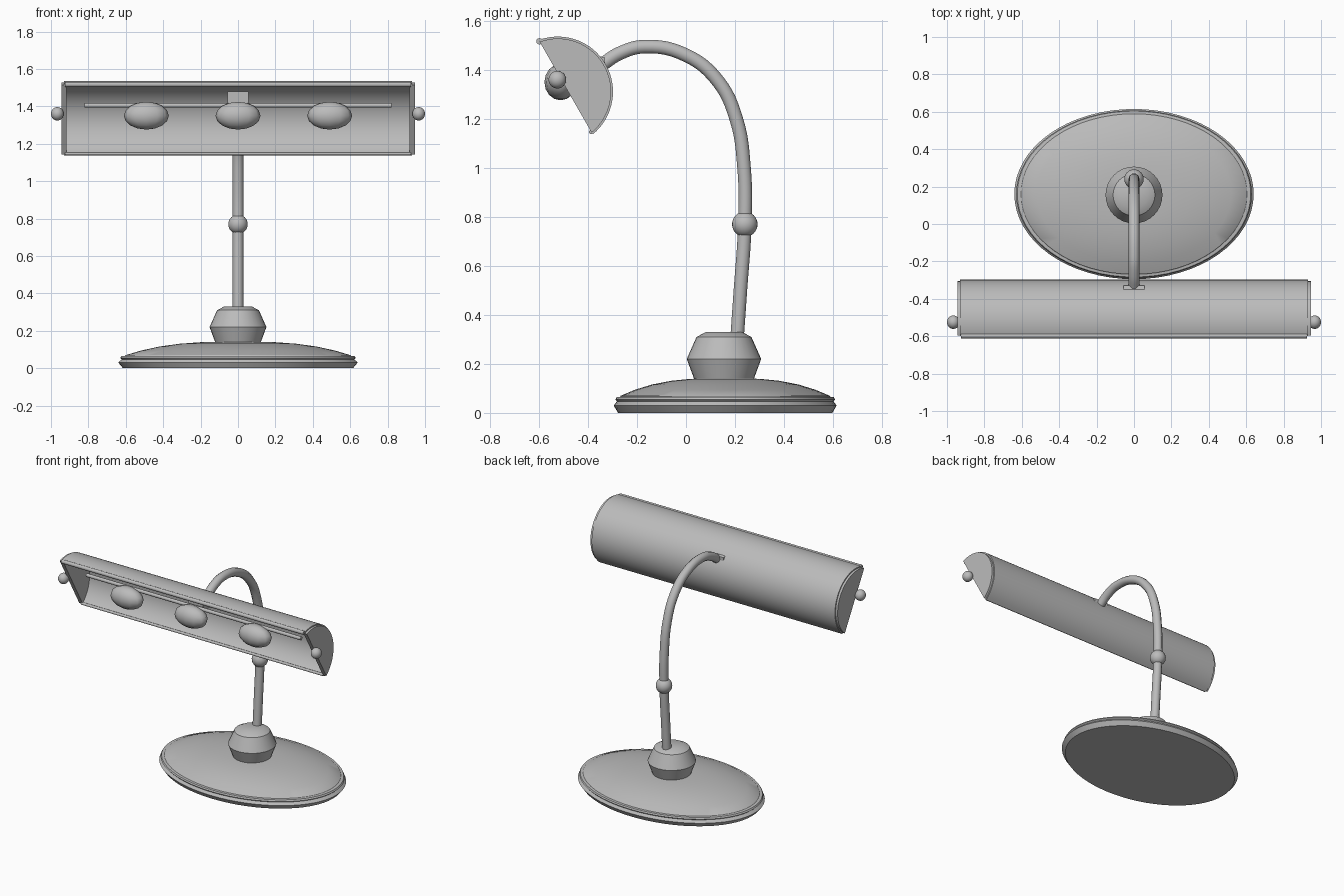
import bpy, bmesh, math
from mathutils import Vector

if "Cube" in bpy.data.objects:
    bpy.data.objects.remove(bpy.data.objects["Cube"])

grey = bpy.data.materials.new("satin_grey")
grey.diffuse_color = (0.5, 0.5, 0.5, 1)
grey.use_nodes = True
grey.node_tree.nodes["Principled BSDF"].inputs["Base Color"].default_value = grey.diffuse_color


def finish(name, bm, angle=30):
    bmesh.ops.recalc_face_normals(bm, faces=bm.faces)
    me = bpy.data.meshes.new(name)
    bm.to_mesh(me)
    bm.free()
    me.materials.append(grey)
    ob = bpy.data.objects.new(name, me)
    bpy.context.collection.objects.link(ob)
    bpy.ops.object.select_all(action='DESELECT')
    ob.select_set(True)
    bpy.context.view_layer.objects.active = ob
    bpy.ops.object.shade_smooth_by_angle(angle=math.radians(angle))
    return ob


def lathe(name, profile, center, sy=1.0, n=48):
    """Closed turned solid around z, squashed along y by sy."""
    bm = bmesh.new()
    rings = [[bm.verts.new((center[0] + r * math.cos(2 * math.pi * i / n),
                            center[1] + r * sy * math.sin(2 * math.pi * i / n), z))
              for i in range(n)] for r, z in profile]
    for a, b in zip(rings, rings[1:]):
        for i in range(n):
            j = (i + 1) % n
            bm.faces.new((a[i], a[j], b[j], b[i]))
    bm.faces.new(rings[0])
    bm.faces.new(rings[-1])
    return finish(name, bm)


def extrude_x(name, outline, x0, x1, angle=30):
    """Solid from a (y, z) outline running from x0 to x1."""
    bm = bmesh.new()
    f = bm.faces.new([bm.verts.new((x0, y, z)) for y, z in outline])
    r = bmesh.ops.extrude_face_region(bm, geom=[f])
    vs = [g for g in r["geom"] if isinstance(g, bmesh.types.BMVert)]
    bmesh.ops.translate(bm, verts=vs, vec=(x1 - x0, 0, 0))
    return finish(name, bm, angle)


def ball(name, loc, size, u=24, v=16, angle=40):
    bm = bmesh.new()
    bmesh.ops.create_uvsphere(bm, u_segments=u, v_segments=v, radius=1)
    for vert in bm.verts:
        vert.co = Vector([vert.co[i] * size[i] + loc[i] for i in range(3)])
    return finish(name, bm, angle)


def circle(y, z, r, n=12):
    return [(y + r * math.cos(2 * math.pi * i / n), z + r * math.sin(2 * math.pi * i / n))
            for i in range(n)]


# Oval base with grooved rim and shallow dome
BY = 0.16
lathe("base", [(0.615, 0), (0.64, 0.03), (0.622, 0.047), (0.63, 0.054), (0.624, 0.064),
               (0.604, 0.066), (0.60, 0.07), (0.52, 0.094), (0.42, 0.116), (0.31, 0.131),
               (0.20, 0.139), (0.09, 0.141)], (0, BY), 0.455 / 0.64, 64)

# Collar on the base
lathe("collar", [(0.115, 0.12), (0.152, 0.22), (0.112, 0.31), (0.072, 0.331)], (0, 0.155), n=32)

# Curved neck tube
path = [(0.208, 0.30), (0.222, 0.5), (0.24, 0.77), (0.237, 1.0), (0.205, 1.2), (0.13, 1.355),
        (0.0, 1.46), (-0.17, 1.495), (-0.27, 1.468), (-0.345, 1.42)]
cu = bpy.data.curves.new("neck_path", 'CURVE')
cu.dimensions = '3D'
cu.bevel_depth = 0.029
cu.bevel_resolution = 3
cu.resolution_u = 6
cu.use_fill_caps = True
sp = cu.splines.new('BEZIER')
sp.bezier_points.add(len(path) - 1)
for p, (y, z) in zip(sp.bezier_points, path):
    p.co = (0, y, z)
    p.handle_left_type = p.handle_right_type = 'AUTO'
tmp = bpy.data.objects.new("neck_path", cu)
bpy.context.collection.objects.link(tmp)
bpy.context.view_layer.update()
bm = bmesh.new()
bm.from_mesh(tmp.evaluated_get(bpy.context.evaluated_depsgraph_get()).to_mesh())
bpy.data.objects.remove(tmp)
finish("neck", bm, 50)
ball("neck_joint", (0, 0.24, 0.77), (0.052,) * 3)

# Half-round shade: a thin shell between two angles of a circle
CY, CZ, R = -0.523, 1.311, 0.225
mid = math.atan2(0.497, 0.869)
half = math.acos(0.038 / R)


def arc(r, h, n=32):
    return [(CY + r * math.cos(mid - h + 2 * h * i / n),
             CZ + r * math.sin(mid - h + 2 * h * i / n)) for i in range(n + 1)]


extrude_x("shade", arc(R, half) + arc(R - 0.012, half)[::-1], -0.93, 0.93)
ly, lz = arc(R - 0.006, half)[-1]
extrude_x("shade_top_lip", circle(ly, lz, 0.013), -0.925, 0.925, 40)
by, bz = arc(R - 0.012, half)[0]
extrude_x("shade_bottom_lip", circle(by, bz, 0.009, 8), -0.925, 0.925, 50)

# End caps and round knobs
for side, tag in ((-1, "left"), (1, "right")):
    extrude_x("end_cap_" + tag, arc(R - 0.008, half), side * 0.918, side * 0.945)
    ball("knob_" + tag, (side * 0.966, -0.525, 1.36), (0.034, 0.036, 0.036))

# Lamp rod, its mounting block and three bulbs
extrude_x("lamp_rod", circle(-0.48, 1.405, 0.012), -0.82, 0.82, 40)
extrude_x("mount_block", [(-0.46, 1.38), (-0.46, 1.48), (-0.33, 1.45), (-0.33, 1.38)], -0.055, 0.055)
for i, x in enumerate((-0.49, 0, 0.49)):
    ball("bulb_%d" % (i + 1), (x, -0.512, 1.35), (0.12, 0.066, 0.074), 12, 8, 60)
